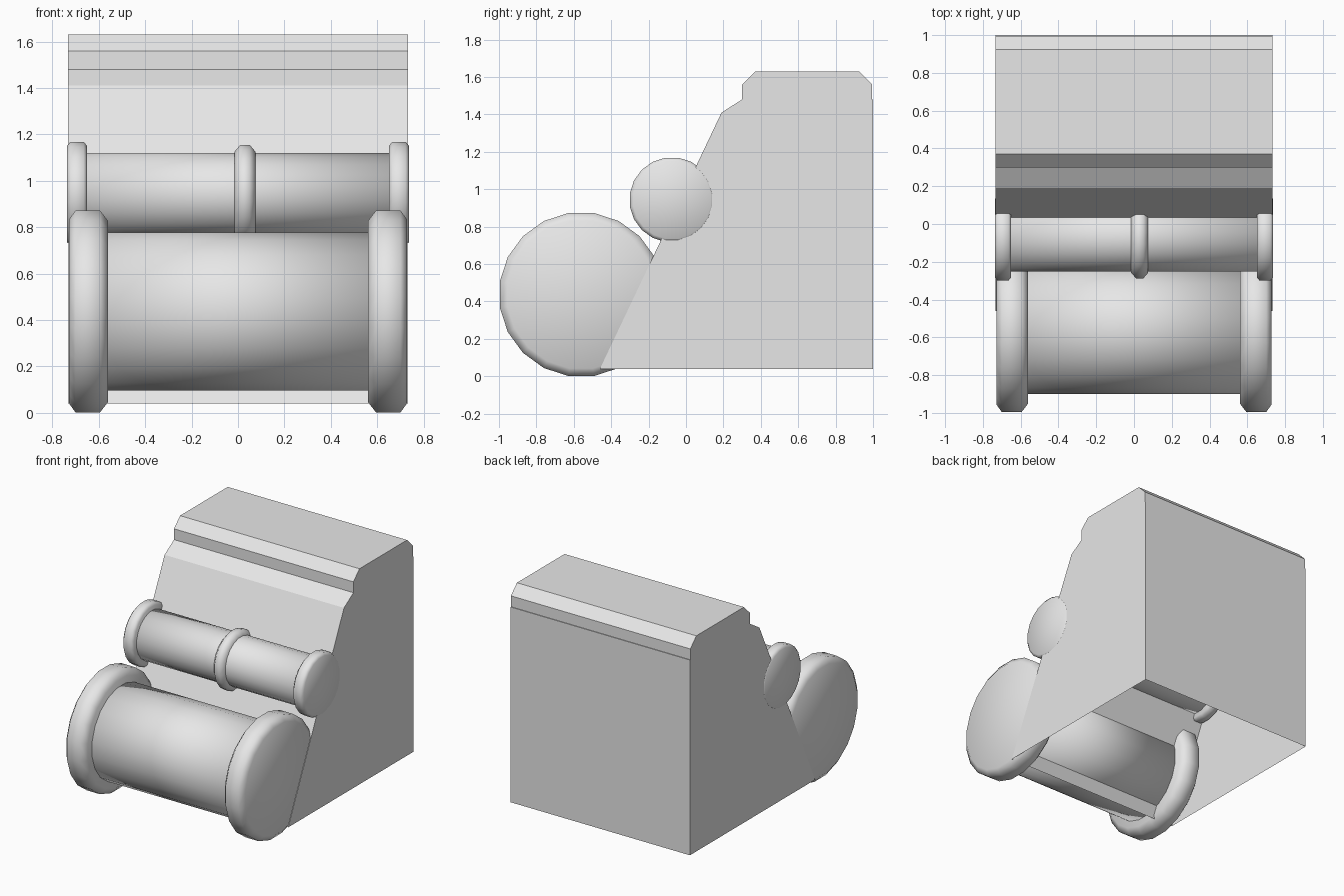
import bpy
import bmesh
from math import cos, sin, pi

cube = bpy.data.objects.get("Cube")
if cube:
    bpy.data.objects.remove(cube, do_unlink=True)

grey = bpy.data.materials.new("light grey")
grey.use_nodes = True
grey.diffuse_color = (0.8, 0.8, 0.8, 1)
grey.node_tree.nodes["Principled BSDF"].inputs["Base Color"].default_value = (0.8, 0.8, 0.8, 1)


def finish(name, bm, smooth):
    """Turn a bmesh into a named, coloured object."""
    bmesh.ops.recalc_face_normals(bm, faces=bm.faces)
    mesh = bpy.data.meshes.new(name)
    bm.to_mesh(mesh)
    bm.free()
    mesh.materials.append(grey)
    for poly in mesh.polygons:
        poly.use_smooth = smooth
    obj = bpy.data.objects.new(name, mesh)
    bpy.context.collection.objects.link(obj)
    return obj


def lathe(name, profile, centre, sides=20):
    """Spin (x, radius) points around an axis along x and cap both ends."""
    bm = bmesh.new()
    cy, cz = centre
    rings = []
    for x, r in profile:
        angles = [2 * pi * (i + 0.5) / sides for i in range(sides)]
        rings.append([bm.verts.new((x, cy + r * sin(a), cz + r * cos(a))) for a in angles])
    for a, b in zip(rings, rings[1:]):
        for i in range(sides):
            j = (i + 1) % sides
            bm.faces.new((a[i], a[j], b[j], b[i]))
    bm.faces.new(rings[0])
    bm.faces.new(rings[-1])
    return finish(name, bm, True)


# Cabinet: side outline extruded across x, open underneath
outline = [(-0.46, 0.04), (0.19, 1.41), (0.30, 1.48), (0.30, 1.56), (0.37, 1.63),
           (0.925, 1.63), (0.995, 1.56), (0.995, 1.48), (1.0, 1.48), (1.0, 0.04)]
half_width = 0.732
bm = bmesh.new()
right = [bm.verts.new((-half_width, y, z)) for y, z in outline]
left = [bm.verts.new((half_width, y, z)) for y, z in outline]
bm.faces.new(right)
bm.faces.new(left)
for i in range(len(outline) - 1):
    bm.faces.new((right[i], right[i + 1], left[i + 1], left[i]))
finish("cabinet", bm, False)

# Rollers
large_centre = (-0.56, 0.437)
small_centre = (-0.075, 0.943)
lathe("large_roller", [(-0.6, 0.345), (0.6, 0.345)], large_centre)
lathe("small_roller", [(-0.7, 0.18), (0.7, 0.18)], small_centre)

# Rounded end discs on both sides
large_disc = [(0.56, 0.395), (0.595, 0.441), (0.70, 0.441), (0.729, 0.4)]
small_disc = [(0.65, 0.21), (0.665, 0.228), (0.722, 0.228), (0.737, 0.21)]
for side, sign in (("left", 1), ("right", -1)):
    lathe(side + "_large_disc", [(sign * x, r) for x, r in large_disc], large_centre)
    lathe(side + "_small_disc", [(sign * x, r) for x, r in small_disc], small_centre)

# Ring in the middle of the small roller
lathe("middle_ring", [(-0.015, 0.185), (0.01, 0.215), (0.05, 0.215), (0.075, 0.185)], small_centre)
